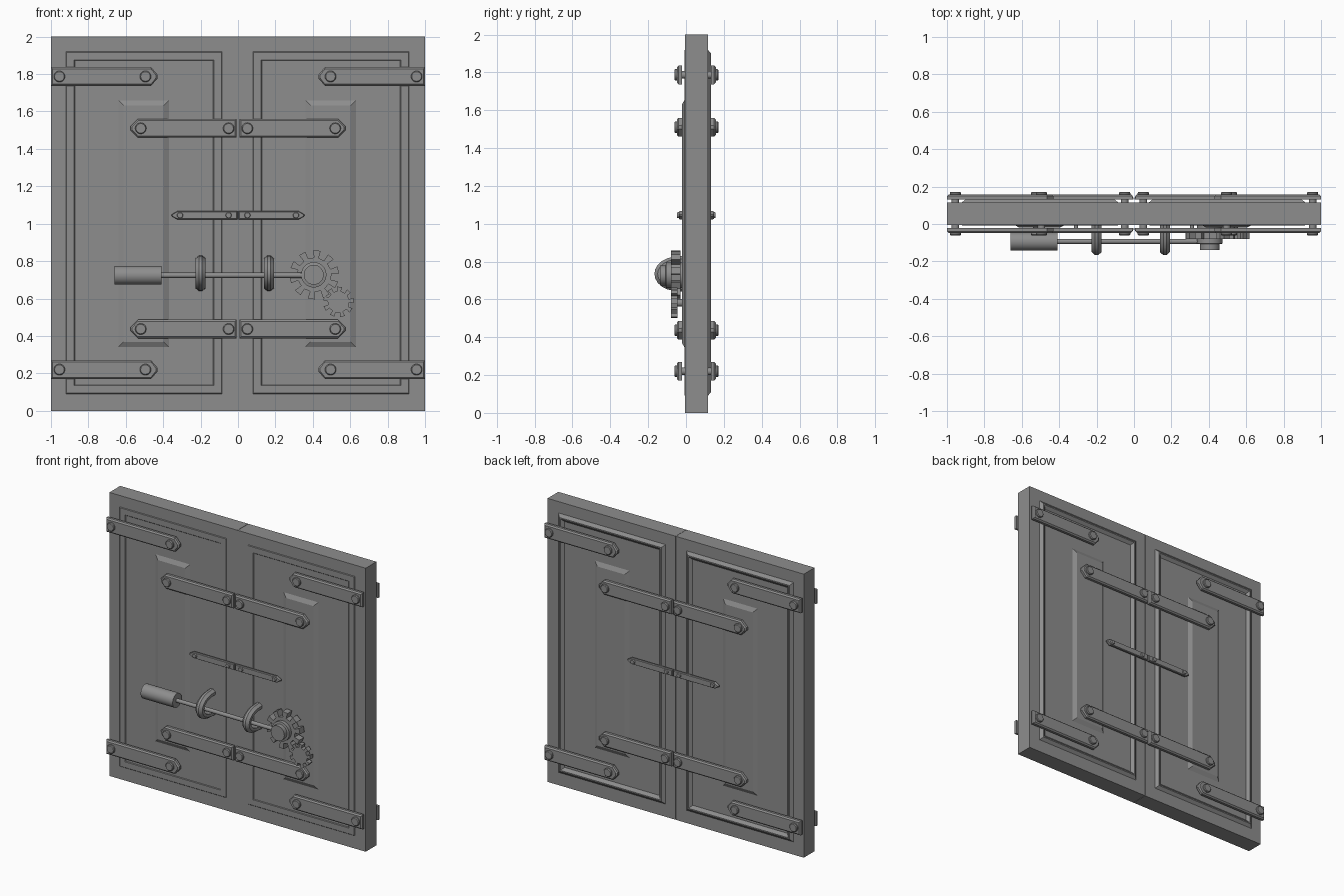
import bpy, bmesh, math

if "Cube" in bpy.data.objects:
    bpy.data.objects.remove(bpy.data.objects["Cube"])

grey = bpy.data.materials.new("dull_grey_metal")
grey.diffuse_color = (0.27, 0.27, 0.27, 1)
grey.use_nodes = True
grey.node_tree.nodes["Principled BSDF"].inputs["Base Color"].default_value = grey.diffuse_color

FRONT, BACK = -0.005, 0.115      # faces of the door slab
MID = (FRONT + BACK) / 2


def finish(name, bm, smooth=False):
    bmesh.ops.recalc_face_normals(bm, faces=bm.faces)
    me = bpy.data.meshes.new(name)
    bm.to_mesh(me)
    bm.free()
    ob = bpy.data.objects.new(name, me)
    bpy.context.collection.objects.link(ob)
    me.materials.append(grey)
    if smooth:
        bpy.ops.object.select_all(action='DESELECT')
        ob.select_set(True)
        bpy.context.view_layer.objects.active = ob
        bpy.ops.object.shade_smooth_by_angle(angle=math.radians(35))
    return ob


def loft(bm, rings, cap_start=True, cap_end=True, closed=False):
    """Bridge successive loops of points."""
    loops = [[bm.verts.new(p) for p in ring] for ring in rings]
    n = len(loops[0])
    pairs = list(zip(loops, loops[1:]))
    if closed:
        pairs.append((loops[-1], loops[0]))
    for a, b in pairs:
        for i in range(n):
            j = (i + 1) % n
            bm.faces.new((a[i], a[j], b[j], b[i]))
    if cap_start and not closed:
        bm.faces.new(loops[0])
    if cap_end and not closed:
        bm.faces.new(loops[-1])


def rect(x0, x1, z0, z1, inset, y):
    x0, x1, z0, z1 = x0 + inset, x1 - inset, z0 + inset, z1 - inset
    return [(x0, y, z0), (x1, y, z0), (x1, y, z1), (x0, y, z1)]


def lathe(name, profile, centre, axis, sides=20):
    """Turn (radius, offset) pairs about the x or y axis."""
    bm = bmesh.new()
    cx, cy, cz = centre
    rings = []
    for r, t in profile:
        ring = []
        for i in range(sides):
            a = 2 * math.pi * i / sides
            u, v = r * math.cos(a), r * math.sin(a)
            ring.append((cx + t, cy + u, cz + v) if axis == 'x' else (cx + u, cy + t, cz + v))
        rings.append(ring)
    loft(bm, rings)
    return finish(name, bm, True)


# Door leaves: slab, low frame moulding and raised centre panel on both sides
def door(name, dx):
    bm = bmesh.new()
    x0, x1 = (-1, -0.001) if dx == 0 else (0.001, 1)
    loft(bm, [rect(x0, x1, 0, 2, 0, FRONT), rect(x0, x1, 0, 2, 0, BACK)])
    finish(name + "_slab", bm)

    frame = (-0.92 + dx, -0.085 + dx, 0.09, 1.92)
    panel = (-0.64 + dx, -0.37 + dx, 0.34, 1.66)
    for side, y, s, h, slope in (("front", FRONT, -1, 0.004, 0.004),
                                 ("back", BACK, 1, 0.018, 0.02)):
        bm = bmesh.new()
        loft(bm, [rect(*frame, 0, y), rect(*frame, slope, y + s * h),
                  rect(*frame, 0.048 - slope, y + s * h), rect(*frame, 0.048, y)], closed=True)
        finish(f"{name}_{side}_moulding", bm)
        bm = bmesh.new()
        loft(bm, [rect(*panel, 0, y), rect(*panel, 0.028, y + s * 0.015)])
        finish(f"{name}_{side}_panel", bm)


door("left_door", 0)
door("right_door", 1)


# Pointed straps with chamfered edges, joined through the doors by rivets
def strap(name, side, tip, shoulder, end, z, half, y_in, y_out):
    bm = bmesh.new()

    def outline(k, y):
        hh = half - k
        d = 1 if tip > end else -1
        pts = [(end + d * k, -hh), (shoulder, -hh), (tip - d * k, -hh * 0.2),
               (tip - d * k, hh * 0.2), (shoulder, hh), (end + d * k, hh)]
        return [(side * x, y, z + v) for x, v in pts]

    ch = half * 0.18
    step = (y_out - y_in) * 0.35
    loft(bm, [outline(0, y_in), outline(0, y_out - step), outline(ch, y_out)])
    finish(name, bm)


def rivet(name, x, z, r, near, far):
    t0, t1 = near, far           # near: strap surface, far: head surface
    half = [(r * 0.85, far), (r, far - 0.005), (r, near), (r * 0.68, near)]
    prof = half + [(rr, 2 * MID - t) for rr, t in reversed(half)]
    half = [(r * 0.85, -far), (r, -far + 0.005), (r, -near), (r * 0.68, -near)]
    prof = half + [(rr, 2 * MID - t) for rr, t in reversed(half)]
    lathe(name, prof, (x, 0, z), 'y')


# name, height, tip, shoulder, end, half width, rivet positions, rivet radius, strap depths, head depth
STRAPS = [
    ("upper_hinge", 1.787, 0.43, 0.465, 1.0, 0.05, (0.955, 0.495), 0.03, 0.022, 0.048, 0.062),
    ("lower_hinge", 0.22, 0.43, 0.465, 1.0, 0.05, (0.955, 0.495), 0.03, 0.022, 0.048, 0.062),
    ("upper_bar", 1.51, 0.575, 0.535, 0.007, 0.05, (0.05, 0.52), 0.03, 0.022, 0.048, 0.062),
    ("lower_bar", 0.437, 0.575, 0.535, 0.007, 0.05, (0.05, 0.52), 0.03, 0.022, 0.048, 0.062),
    ("small_bar", 1.045, 0.355, 0.325, 0.004, 0.022, (0.05, 0.31), 0.016, 0.022, 0.038, 0.047),
]
for nm, z, tip, shoulder, end, half, xs, r, d0, d1, d2 in STRAPS:
    for sn, s in (("left", -1), ("right", 1)):
        strap(f"{sn}_{nm}_front", s, tip, shoulder, end, z, half, -d0, -d1)
        strap(f"{sn}_{nm}_back", s, tip, shoulder, end, z, half, 2 * MID + d0, 2 * MID + d1)
        for i, x in enumerate(xs):
            rivet(f"{sn}_{nm}_rivet_{i + 1}", s * x, z, r, d1, d2)

# Lock mechanism: handle, rod, brackets, gears
ROD_Y, ROD_Z = -0.093, 0.724
lathe("handle", [(0.05, -0.66), (0.05, -0.41)], (0, ROD_Y, ROD_Z), 'x', 32)
lathe("rod", [(0.014, -0.42), (0.014, 0.39)], (0, ROD_Y, ROD_Z), 'x', 16)


def bracket(name, x):
    """Arch standing on the door with a ridged outer edge."""
    bm = bmesh.new()
    rings = []
    for i in range(13):
        a = math.pi * i / 12
        c, s = math.cos(a), math.sin(a) ** 0.8 if 0 < i < 12 else 0

        def at(rz, ry, dx):
            return (x + dx, FRONT - ry * s, 0.735 + rz * c)
        rings.append([at(0.06, 0.125, -0.027), at(0.08, 0.145, -0.027), at(0.095, 0.162, -0.008),
                      at(0.095, 0.162, 0.008), at(0.08, 0.145, 0.027), at(0.06, 0.125, 0.027)])
    loft(bm, rings)
    finish(name, bm, True)


bracket("left_bracket", -0.2)
bracket("right_bracket", 0.165)


def gear(name, x, z, root, outer, teeth, y0, y1, turn):
    bm = bmesh.new()
    pts = []
    step = 2 * math.pi / teeth
    for i in range(teeth):
        for f, r in ((-0.22, root), (-0.24, outer), (0.24, outer), (0.22, root)):
            a = (i + f) * step + turn
            pts.append((x + r * math.cos(a), z + r * math.sin(a)))
    loft(bm, [[(u, y, v) for u, v in pts] for y in (y0, y1)])
    finish(name, bm)


gear("large_gear", 0.408, 0.727, 0.092, 0.132, 10, -0.03, -0.08, 0.2)
gear("small_gear", 0.537, 0.582, 0.058, 0.082, 9, -0.045, -0.08, 0.1)
lathe("large_gear_hub", [(0.068, FRONT), (0.068, -0.105), (0.053, -0.108), (0.053, -0.138)],
      (0.405, 0, 0.727), 'y', 28)
lathe("small_gear_axle", [(0.02, FRONT), (0.02, -0.05)], (0.537, 0, 0.582), 'y', 16)
